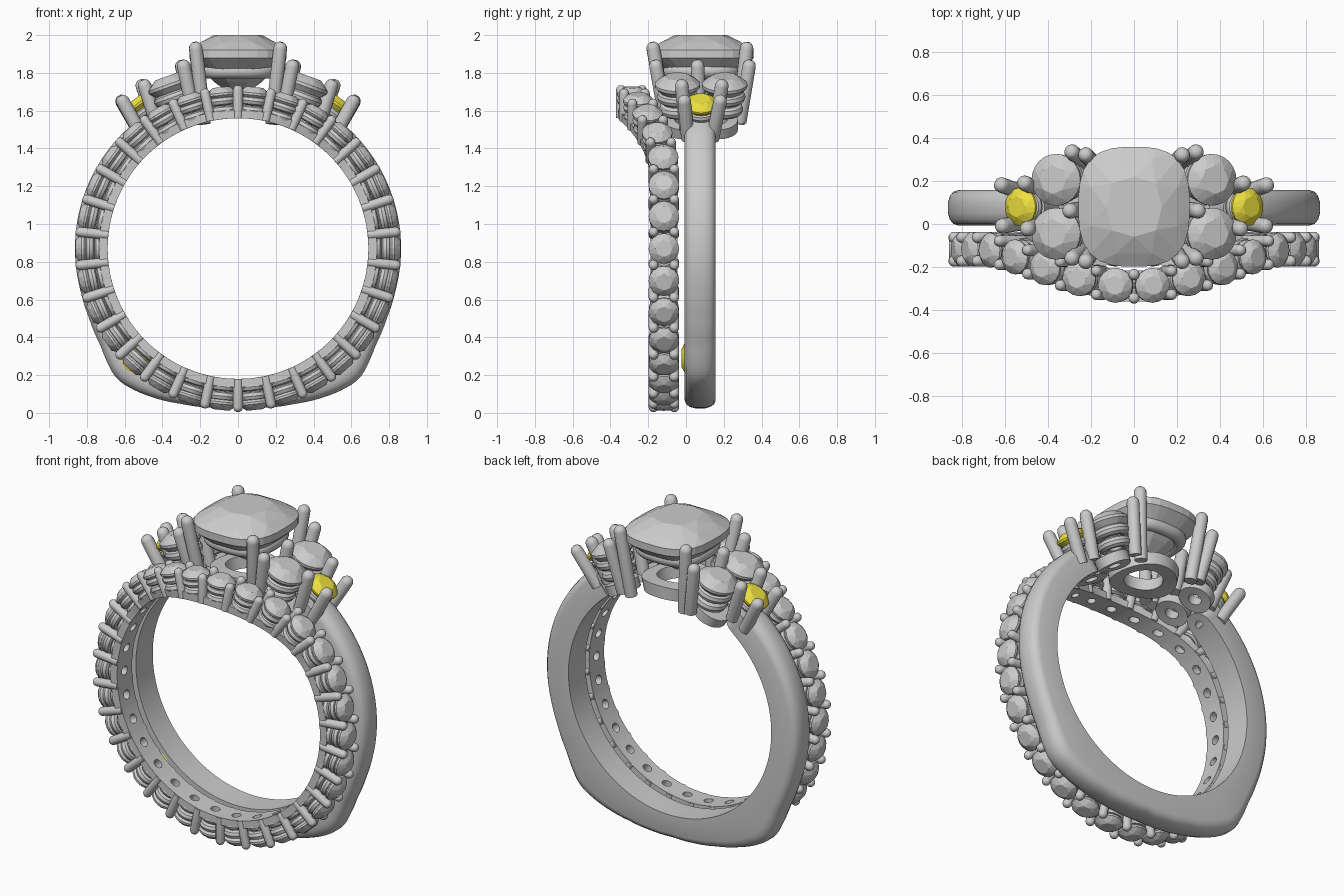
import bpy, bmesh
from math import sin, cos, pi, radians
from mathutils import Matrix, Vector

if "Cube" in bpy.data.objects:
    bpy.data.objects.remove(bpy.data.objects["Cube"])

CZ, RI = 0.87, 0.69          # ring centre height and finger radius
SY = 0.075                   # centre plane of the plain shank


def finish(bm, name, color=None, smooth=True):
    bmesh.ops.remove_doubles(bm, verts=bm.verts[:], dist=1e-5)
    bmesh.ops.recalc_face_normals(bm, faces=bm.faces[:])
    me = bpy.data.meshes.new(name)
    bm.to_mesh(me)
    bm.free()
    ob = bpy.data.objects.new(name, me)
    bpy.context.collection.objects.link(ob)
    if color:
        mat = bpy.data.materials.new(name + "_mat")
        mat.diffuse_color = color
        mat.use_nodes = True
        mat.node_tree.nodes["Principled BSDF"].inputs["Base Color"].default_value = mat.diffuse_color
        me.materials.append(mat)
    if smooth:
        bpy.ops.object.select_all(action='DESELECT')
        ob.select_set(True)
        bpy.context.view_layer.objects.active = ob
        bpy.ops.object.shade_smooth_by_angle(angle=radians(35))
    return ob


def skin(bm, rows, wrap_rows=False):
    """Join rows of points (each a closed loop) with quads."""
    vs = [[bm.verts.new(p) for p in row] for row in rows]
    n = len(vs[0])
    for i in range(len(vs) if wrap_rows else len(vs) - 1):
        a, b = vs[i], vs[(i + 1) % len(vs)]
        for j in range(n):
            k = (j + 1) % n
            bm.faces.new((a[j], a[k], b[k], b[j]))
    return vs


def cushion(a):
    return (abs(cos(a)) ** 2.9 + abs(sin(a)) ** 2.9) ** (-1 / 2.9)


def torus(bm, m, R, r, shape=lambda a: 1.0, n=24, k=10):
    rows = []
    for i in range(n):
        a = 2 * pi * i / n
        rows.append([m @ Vector((cos(a) * d, sin(a) * d, r * sin(2 * pi * j / k)))
                     for j in range(k)
                     for d in [R * shape(a) + r * cos(2 * pi * j / k)]])
    skin(bm, rows, True)


def prong(bm, base, tip, r, n=14):
    base, tip = Vector(base), Vector(tip)
    d = tip - base
    L = d.length
    m = Matrix.Translation(base) @ d.to_track_quat('Z', 'Y').to_matrix().to_4x4()
    prof = [(r, 0)] + [(r * cos(t), L - r + r * sin(t)) for t in (0, .4, .8, 1.2)]
    vs = skin(bm, [[m @ Vector((q * cos(2 * pi * j / n), q * sin(2 * pi * j / n), h))
                    for j in range(n)] for q, h in prof])
    bm.faces.new(vs[0])
    bm.faces.new(vs[-1])


def gem(bm, m, R, crown, pav, g=0.006, table=0.55, shape=lambda a: 1.0, n=24):
    """Faceted stone: table, crown kites, girdle and pavilion as a convex hull."""
    pts = []
    for q, h, cnt, off in ((table, crown, 8, 0), (0.8, crown * .6, 8, .5), (1, g, n, 0),
                           (1, -g, n, 0), (.5, -pav * .62, 8, .5)):
        for i in range(cnt):
            a = 2 * pi * (i + off) / cnt
            s = R * q * shape(a)
            pts.append(m @ Vector((s * cos(a), s * sin(a), h)))
    pts.append(m @ Vector((0, 0, -pav)))
    vs = [bm.verts.new(p) for p in pts]
    res = bmesh.ops.convex_hull(bm, input=vs)
    loose = [v for v in vs if v.is_valid and not v.link_faces]
    bmesh.ops.delete(bm, geom=loose, context='VERTS')


def frame(x, y, z, tilt):
    return Matrix.Translation((x, y, z)) @ Matrix.Rotation(tilt, 4, 'Y')


def seat_plate(bm, a0, yfun, hole, outer, r0, r1, square=False, n=24, sx=1.0):
    """Pierced plate wrapped on the finger cylinder around angle a0 (from the top)."""
    def P(q, t, r):
        a = a0 + sx * q * cos(t) / RI
        return (r * sin(a), yfun(a) + q * sin(t), CZ + r * cos(a))
    ts = [2 * pi * j / n for j in range(n)]
    out = [outer / max(abs(cos(t)), abs(sin(t))) if square else outer for t in ts]
    mid = [(hole + o) / 2 for o in out]
    skin(bm, [[P(q, t, r) for q, t in zip(qs, ts)] for qs, r in
              (([hole] * n, r0), (mid, r0), (out, r0), (out, r1), (mid, r1), ([hole] * n, r1))], True)


# Plain shank: open band with flattened, cornered bottom
prof = [(0, .865 - .02), (10, .857), (20, .877), (35, .928), (40, .941), (43, .944), (46, .934),
        (55, .892), (65, .872), (75, .865), (180, .865)]


def outer_r(deg):
    for (a, ra), (b, rb) in zip(prof, prof[1:]):
        if deg <= b:
            return ra + (rb - ra) * (deg - a) / (b - a)


bm = bmesh.new()
sect = [(-.082, 0), (-.082, .72), (-.074, .85), (-.055, .94), (-.025, .99),
        (.025, .99), (.055, .94), (.074, .85), (.082, .72), (.082, 0)]
rows = []
for i in range(-71, 72):
    d = i * 2
    r1 = outer_r(abs(d))
    a = radians(d)
    rows.append([((RI + (r1 - RI) * t) * sin(a), SY + w, CZ - (RI + (r1 - RI) * t) * cos(a))
                 for w, t in sect])
vs = skin(bm, rows)
bm.faces.new(vs[0])
bm.faces.new(vs[-1])
finish(bm, "plain_shank")


# Contoured stone band: sweeps forward near the top
def band_y(a):
    a = abs((a + pi) % (2 * pi) - pi)
    lim = radians(60)
    return -.117 - (.172 * cos(pi / 2 * a / lim) ** 2 if a < lim else 0)


N = 30
step = 2 * pi / N
base, cups, stones, claws = (bmesh.new() for _ in range(4))
for i in range(N):
    a = (i + .5) * step
    y = band_y(a)
    seat_plate(base, a, band_y, .027, RI * step / 2, RI, .735, True, 16)
    yaw = Matrix.Rotation(-(band_y(a + .05) - band_y(a - .05)) / .08 * 0, 4, 'Z')
    for r, R, t in ((.735, .052, .024), (.785, .056, .024)):
        torus(cups, frame(r * sin(a), y, CZ + r * cos(a), a), R, t, n=20, k=8)
    gem(stones, frame(.822 * sin(a), y, CZ + .822 * cos(a), a), .081, .037, .07, n=16)
    b = i * step
    for w in (-.055, .055):
        yy = band_y(b) + w
        prong(claws, (.692 * sin(b), yy, CZ + .692 * cos(b)),
              (.866 * sin(b), yy, CZ + .866 * cos(b)), .026, 12)
finish(base, "band_pierced_base")
finish(cups, "band_stone_cups")
finish(stones, "band_stones", smooth=False)
finish(claws, "band_prongs")

# Centre cushion stone and its gallery ring
bm = bmesh.new()
gem(bm, Matrix.Translation((0, .08, 1.9)) @ Matrix.Diagonal((.258, .278, 1, 1)),
    1, .1, .24, .022, .5, cushion, 32)
finish(bm, "centre_stone", smooth=False)
bm = bmesh.new()
torus(bm, Matrix.Translation((0, .08, 1.81)), .18, .04, cushion, 40, 12)
finish(bm, "centre_gallery_ring")

# Side clusters: two round stones and one yellow accent on each side
side, yellow, rings, plates, claws = (bmesh.new() for _ in range(5))
seat_plate(plates, 0, lambda a: SY + .005, .11, .19, RI, .765, n=32)
tips = [((.18, -.11, 1.57), (.228, -.18, 1.965)), ((.18, .275, 1.53), (.228, .325, 1.965)),
        ((.23, -.11, 1.56), (.295, -.165, 1.87)), ((.24, .07, 1.57), (.305, .06, 1.87)),
        ((.23, .285, 1.54), (.295, .34, 1.87)), ((.42, .15, 1.5), (.52, .195, 1.765)),
        ((.42, 0, 1.5), (.505, -.025, 1.765)), ((.5, .14, 1.45), (.632, .187, 1.68)),
        ((.5, .01, 1.45), (.627, -.012, 1.68))]
for s in (-1, 1):
    tilt = s * radians(20)
    for y in (-.045, .205):
        m = frame(s * .36, y, 1.735, tilt)
        gem(side, m, .12, .05, .12, .008)
        torus(rings, m @ Matrix.Translation((0, 0, -.065)), .078, .032)
        torus(rings, m @ Matrix.Translation((0, 0, -.135)), .066, .032)
        seat_plate(plates, s * radians(25), lambda a, y=y: SY + (y - SY) * .8, .038, .095, RI, .75)
    m = frame(s * .525, .08, 1.635, s * radians(36))
    gem(yellow, m, .088, .035, .09)
    torus(rings, m @ Matrix.Translation((0, 0, -.05)), .055, .027)
    seat_plate(plates, s * radians(37), lambda a: SY, .028, .08, RI, .82)
    for p, q in tips:
        prong(claws, (s * p[0], p[1], p[2]), (s * q[0], q[1], q[2]), .036)
# Yellow stone set into the lower left face of the shank
gem(yellow, Matrix.Translation((-.54, .0, .29)) @ Matrix.Rotation(radians(90), 4, 'X'),
    .08, .025, .06)
finish(side, "side_stones", smooth=False)
finish(yellow, "yellow_stones", (.85, .75, .05, 1), smooth=False)
finish(rings, "side_seat_rings")
finish(plates, "head_pierced_plates")
finish(claws, "head_prongs")
